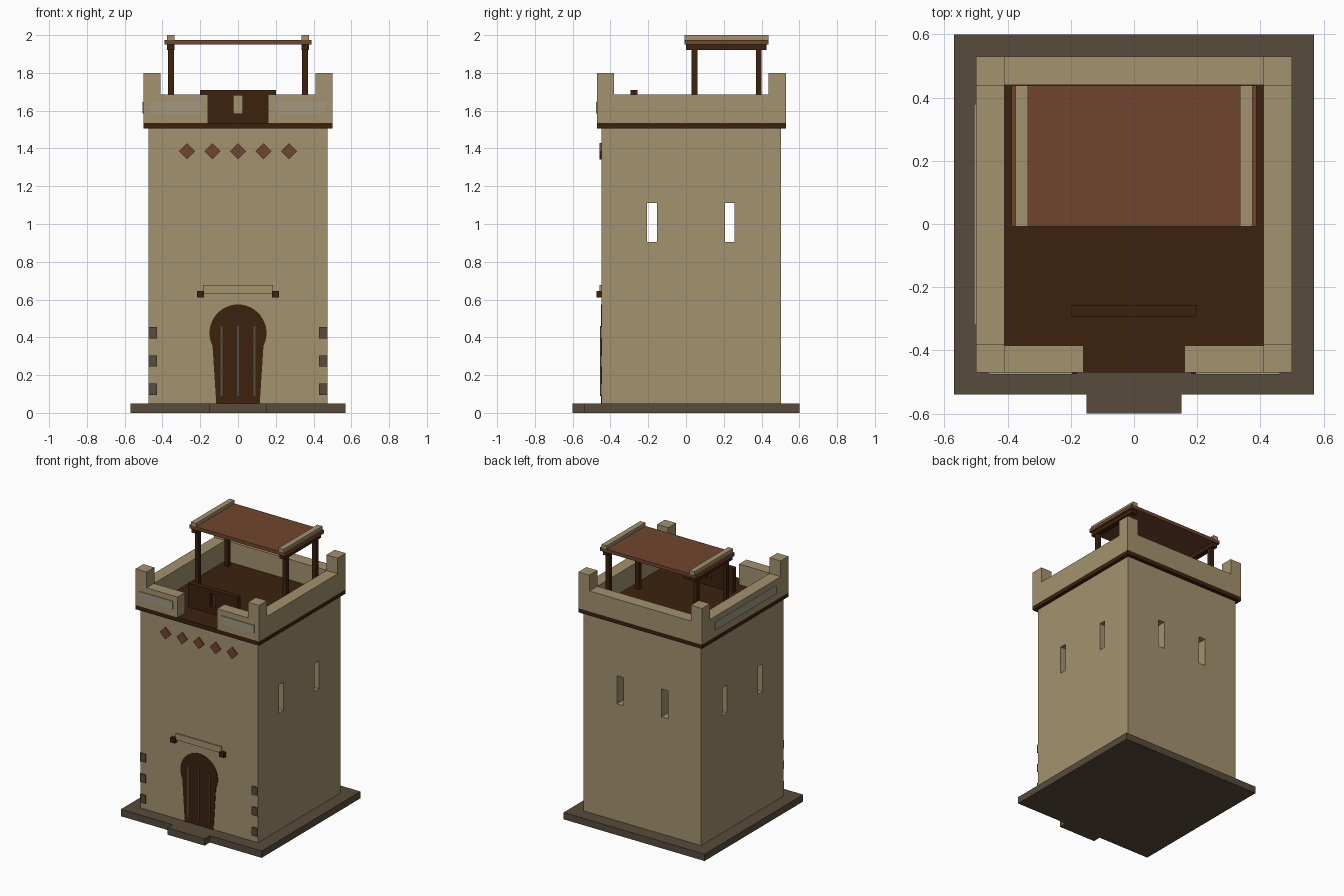
import bpy, bmesh, math

if "Cube" in bpy.data.objects:
    bpy.data.objects.remove(bpy.data.objects["Cube"])


def mat(name, r, g, b):
    def lin(c):
        c /= 255
        return c / 12.92 if c <= 0.04045 else ((c + 0.055) / 1.055) ** 2.4
    m = bpy.data.materials.new(name)
    m.diffuse_color = (lin(r), lin(g), lin(b), 1)
    m.use_nodes = True
    m.node_tree.nodes["Principled BSDF"].inputs["Base Color"].default_value = m.diffuse_color
    return m


SAND = mat("sandstone", 164, 146, 110)
WOOD = mat("dark_wood", 60, 34, 14)
CLAY = mat("red_clay", 113, 69, 46)
STONE = mat("grey_stone", 87, 75, 59)
PANEL = mat("pale_panel", 163, 153, 128)
IRON = mat("iron", 82, 77, 70)


def finish(name, bm, material):
    bmesh.ops.recalc_face_normals(bm, faces=bm.faces)
    me = bpy.data.meshes.new(name)
    bm.to_mesh(me)
    bm.free()
    me.materials.append(material)
    ob = bpy.data.objects.new(name, me)
    bpy.context.collection.objects.link(ob)
    return ob


def boxes(name, material, *bounds):
    """One object from boxes given as (x0, x1, y0, y1, z0, z1)."""
    bm = bmesh.new()
    for x0, x1, y0, y1, z0, z1 in bounds:
        vs = bmesh.ops.create_cube(bm, size=1)["verts"]
        for v in vs:
            v.co.x = x0 if v.co.x < 0 else x1
            v.co.y = y0 if v.co.y < 0 else y1
            v.co.z = z0 if v.co.z < 0 else z1
    return finish(name, bm, material)


def prism(name, material, pts, y0, y1):
    """Extrude an x-z outline from y0 to y1."""
    bm = bmesh.new()
    f = bm.faces.new([bm.verts.new((x, y0, z)) for x, z in pts])
    ext = bmesh.ops.extrude_face_region(bm, geom=[f])["geom"]
    for v in ext:
        if isinstance(v, bmesh.types.BMVert):
            v.co.y = y1
    return finish(name, bm, material)


def cut(ob, cutter):
    cutter.hide_render = True
    cutter.hide_viewport = True
    m = ob.modifiers.new("cut", 'BOOLEAN')
    m.operation = 'DIFFERENCE'
    m.solver = 'EXACT'
    m.object = cutter


FRONT, BACK, HALF = -0.447, 0.503, 0.475

# Base slab with doorstep
boxes("base_slab", STONE, (-.57, .57, -.54, .6, 0, .05))
boxes("doorstep", STONE, (-.15, .15, -.6, -.54, 0, .05))

# Tower body with slit windows: through the sides, blind in the back
body = boxes("tower_body", SAND, (-HALF, HALF, FRONT, BACK, .05, 1.505))
slits = [(-.6, .6, y - .026, y + .026, .905, 1.11) for y in (-.18, .232)]
slits += [(x - .026, x + .026, .39, .6, .905, 1.11) for x in (-.18, .18)]
cut(body, boxes("slit_cutter", SAND, *slits))

# Roof deck, whose edge is the dark band
boxes("roof_deck", WOOD, (-.5, .5, -.47, .53, 1.505, 1.535))

# Parapet walls with a gap at the front, and corner merlons
P0, P1 = 1.535, 1.685
boxes("parapet_back", SAND, (-.41, .41, .44, .53, P0, P1))
for s, side in ((-1, "left"), (1, "right")):
    xs = sorted((s * .41, s * .5))
    boxes("parapet_" + side, SAND, (*xs, -.47, .53, P0, P1))
    boxes("parapet_front_" + side, SAND,
          (*sorted((s * .16, s * .41)), -.47, -.385, P0, P1))
    boxes("merlons_" + side, SAND, (*xs, -.47, -.38, P1, 1.8),
          (*xs, .437, .53, P1, 1.8))
    # Pale panel on the front parapet
    boxes("front_panel_" + side, PANEL,
          (*sorted((s * .195, s * .463)), -.476, -.47, 1.585, 1.645))
boxes("left_panel", PANEL, (-.506, -.5, -.32, .38, 1.585, 1.645))

# Wooden shield board with a viewing slit
shield = boxes("shield_board", WOOD, (-.2, .2, -.293, -.257, P0, 1.71))
cut(shield, boxes("shield_cutter", WOOD, (-.023, .023, -.4, -.2, 1.585, 1.68)))

# Canopy: posts, beams, roof and edge battens
for s, side in ((-1, "left"), (1, "right")):
    px = sorted((s * .34, s * .37))
    boxes("canopy_posts_" + side, WOOD, (*px, .03, .06, P0, 1.92),
          (*px, .37, .4, P0, 1.92))
    boxes("canopy_beam_" + side, WOOD,
          (*sorted((s * .335, s * .375)), 0, .425, 1.92, 1.95))
    boxes("canopy_batten_" + side, SAND,
          (*sorted((s * .335, s * .375)), -.008, .438, 1.975, 2.0))
boxes("canopy_roof", CLAY, (-.388, .388, -.008, .438, 1.95, 1.975))

# Horseshoe-arch door with iron strips
R, CZ = .151, .423
a0 = math.acos(.135 / R)
steps = 28
pts = [(-.115, .05), (.115, .05)]
for i in range(steps + 1):
    a = -a0 + (math.pi + 2 * a0) * i / steps
    pts.append((R * math.cos(a), CZ + R * math.sin(a)))
prism("door", WOOD, pts, FRONT - .004, FRONT + .004)
boxes("door_strips", IRON, *[(x - .005, x + .005, FRONT - .008, FRONT, .09, .46)
                             for x in (-.088, 0, .088)])

# Lintel board between two beam ends
boxes("lintel", SAND, (-.185, .185, FRONT - .01, FRONT, .63, .676))
boxes("beam_ends", WOOD, *[(x - .018, x + .018, -.475, FRONT, .61, .645)
                           for x in (-.198, .198)])

# Row of diamond tiles
D = .043
for i in range(5):
    x = (i - 2) * .135
    prism("diamond_tile", CLAY, [(x - D, 1.385), (x, 1.385 - D), (x + D, 1.385),
                                 (x, 1.385 + D)], FRONT - .01, FRONT)

# Corner stones
boxes("corner_stones", STONE,
      *[(*sorted((s * .43, s * .475)), FRONT - .009, FRONT, z, z + .06)
        for s in (-1, 1) for z in (.095, .245, .395)])
